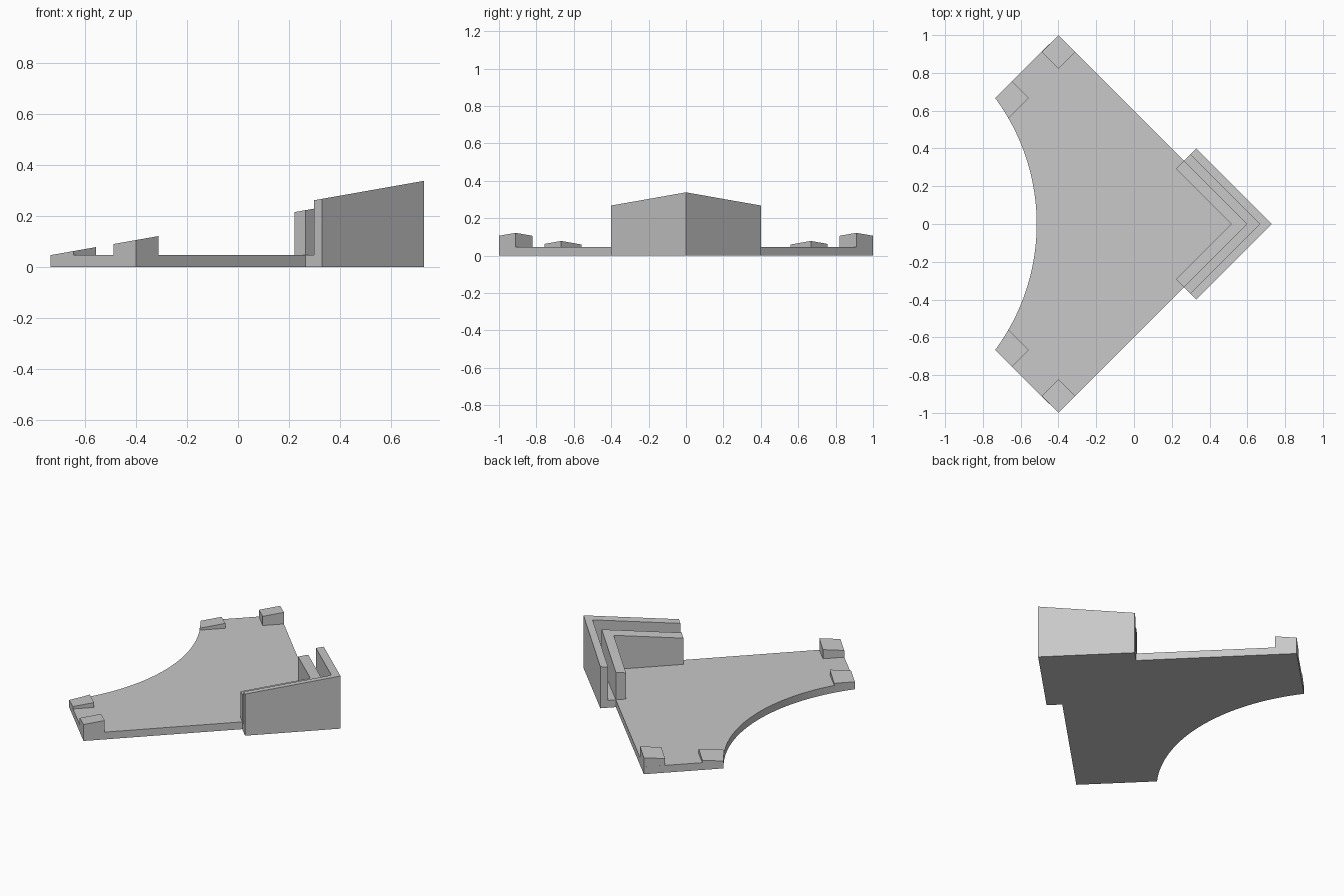
import bpy, bmesh, math

cube = bpy.data.objects.get("Cube")
if cube:
    bpy.data.objects.remove(cube)

grey = bpy.data.materials.new("plain_grey")
grey.use_nodes = True
colour = (0.58, 0.58, 0.58, 1)
grey.diffuse_color = colour
grey.node_tree.nodes["Principled BSDF"].inputs["Base Color"].default_value = colour

PLATE = 0.047          # plate thickness
BACK = -0.735          # x of the low end, where the slope starts
ARC_R, ARC_X = 1.121, -1.636


def slope(offset=0.0):
    """Plane tilted ten degrees, rising along x."""
    return lambda x: PLATE + offset + math.tan(math.radians(10)) * (x - BACK)


def prism(name, outline, bottom, top):
    """Upright solid over an outline, with a top height given by x."""
    bm = bmesh.new()
    low = [bm.verts.new((x, y, bottom)) for x, y in outline]
    high = [bm.verts.new((x, y, top(x))) for x, y in outline]
    bm.faces.new(low)
    bm.faces.new(high)
    n = len(outline)
    for i in range(n):
        j = (i + 1) % n
        bm.faces.new((low[i], low[j], high[j], high[i]))
    bmesh.ops.recalc_face_normals(bm, faces=bm.faces)
    mesh = bpy.data.meshes.new(name)
    bm.to_mesh(mesh)
    bm.free()
    mesh.materials.append(grey)
    obj = bpy.data.objects.new(name, mesh)
    bpy.context.collection.objects.link(obj)
    return obj


def arc(y0, y1, steps):
    """Points on the scooped edge between two y values."""
    ys = [y0 + (y1 - y0) * i / steps for i in range(steps + 1)]
    return [(ARC_X + math.sqrt(ARC_R ** 2 - y * y), y) for y in ys]


def arm(apex, side=1):
    """End point of a right-angled V arm with its apex on the x axis."""
    return ((apex - 0.07) / 2, side * (apex + 0.07) / 2)


def vee(name, outer, inner, bottom, top):
    outline = [arm(outer), (outer, 0), arm(outer, -1),
               arm(inner, -1), (inner, 0), arm(inner)]
    return prism(name, outline, bottom, top)


# Plate with scooped edge, running under the slot as far as the outer wall
plate = [(-0.4, 1), arm(0.6), arm(0.665), (0.665, 0), arm(0.665, -1),
         arm(0.6, -1), (-0.4, -1)] + arc(-0.667, 0.667, 40)
prism("base_plate", plate, 0, lambda x: PLATE)

# Two nested V walls with a slot between them
vee("outer_wall", 0.73, 0.665, 0, slope(0.033))
vee("inner_wall", 0.6, 0.515, PLATE, slope())

# Small wedge blocks on the plate corners, mirrored front to back
corner = [(-0.4, 1), (-0.489, 0.911), (-0.4, 0.822), (-0.311, 0.911)]
tip = [(-0.646, 0.756), (-0.557, 0.667)] + arc(0.559, 0.667, 4)
for label, side in (("back", 1), ("front", -1)):
    for part, outline in (("corner_block", corner), ("tip_block", tip)):
        prism(f"{label}_{part}", [(x, side * y) for x, y in outline], PLATE, slope())
